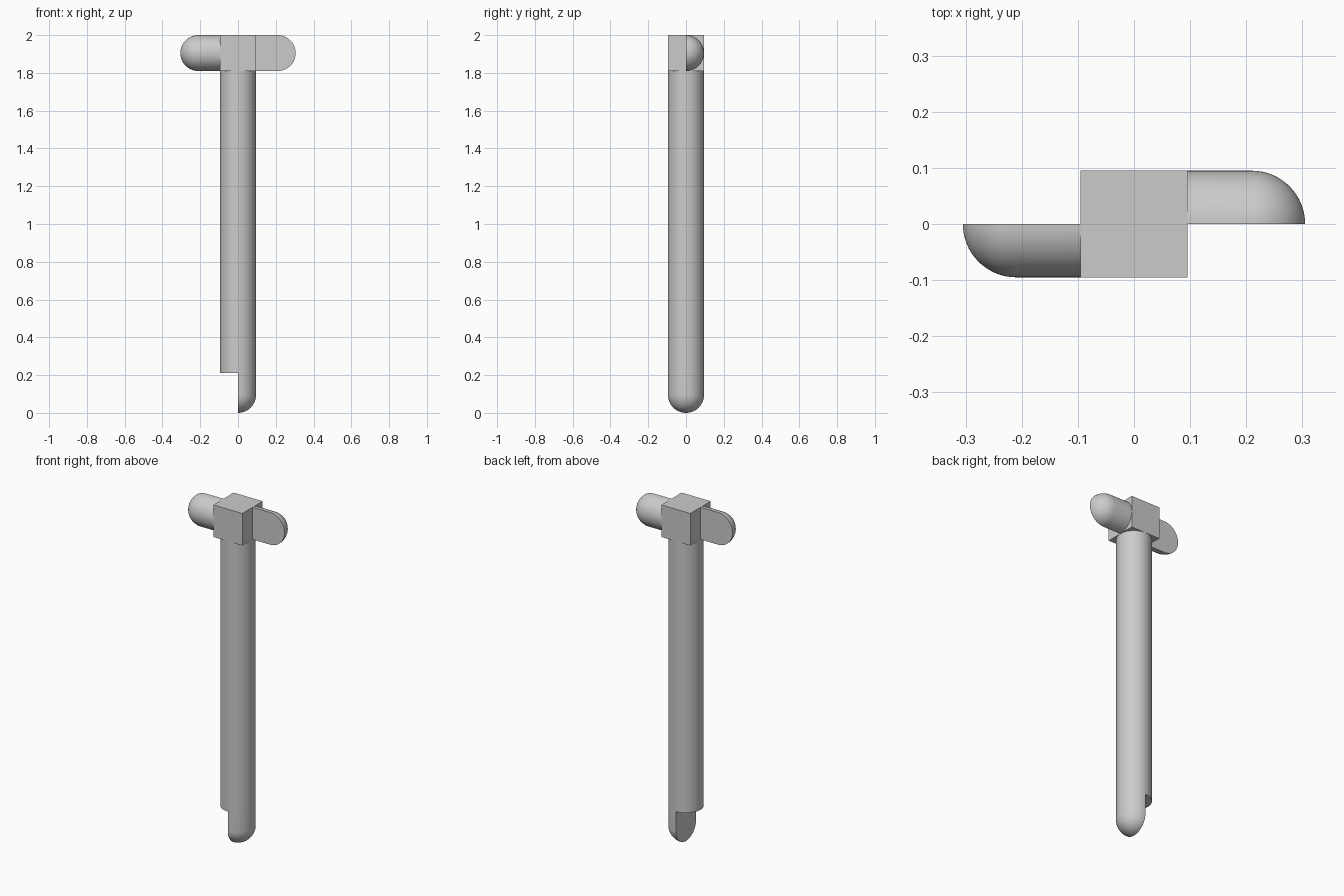
import bpy, bmesh, math
from mathutils import Matrix, Vector

cube = bpy.data.objects.get("Cube")
if cube:
    bpy.data.objects.remove(cube, do_unlink=True)

R = 0.095        # rod radius, half the head block
STUB = 0.21      # length of each half-round stub
TOP = 2.0
SEG = 64

grey = bpy.data.materials.new("plain grey")
grey.use_nodes = True
color = (0.6, 0.6, 0.6, 1)
grey.diffuse_color = color
grey.node_tree.nodes["Principled BSDF"].inputs["Base Color"].default_value = color


def finish(name, bm, smooth=True):
    bmesh.ops.recalc_face_normals(bm, faces=bm.faces)
    mesh = bpy.data.meshes.new(name)
    bm.to_mesh(mesh)
    bm.free()
    mesh.materials.append(grey)
    obj = bpy.data.objects.new(name, mesh)
    bpy.context.collection.objects.link(obj)
    if smooth:
        bpy.ops.object.select_all(action='DESELECT')
        obj.select_set(True)
        bpy.context.view_layer.objects.active = obj
        bpy.ops.object.shade_smooth_by_angle(angle=math.radians(35))
    return obj


def half_stub(name, matrix):
    """Round-ended rod along +z, split lengthwise so only local x > 0 stays."""
    bm = bmesh.new()
    steps = 16
    profile = [(R, 0)]
    for i in range(steps + 1):
        a = math.pi / 2 * i / steps
        profile.append((R * math.cos(a), STUB - R + R * math.sin(a)))
    verts = [bm.verts.new((x, 0, z)) for x, z in profile]
    edges = [bm.edges.new(pair) for pair in zip(verts, verts[1:])]
    bmesh.ops.spin(bm, geom=verts + edges, cent=(0, 0, 0), axis=(0, 0, 1),
                   angle=math.tau, steps=SEG)
    bmesh.ops.remove_doubles(bm, verts=bm.verts, dist=1e-5)
    bmesh.ops.holes_fill(bm, edges=[e for e in bm.edges if e.is_boundary])
    # Split lengthwise and close the flat side
    bmesh.ops.bisect_plane(bm, geom=bm.verts[:] + bm.edges[:] + bm.faces[:],
                           dist=1e-5, plane_co=(0, 0, 0), plane_no=(1, 0, 0),
                           clear_inner=True)
    bmesh.ops.holes_fill(bm, edges=[e for e in bm.edges if e.is_boundary])
    bm.transform(matrix)
    return finish(name, bm)


# Head block
bm = bmesh.new()
bmesh.ops.create_cube(bm, size=2 * R, matrix=Matrix.Translation((0, 0, TOP - R)))
finish("head_block", bm, smooth=False)

# Long round shaft
shaft_len = TOP - 2 * R - STUB
bm = bmesh.new()
bmesh.ops.create_cone(bm, cap_ends=True, segments=SEG, radius1=R, radius2=R,
                      depth=shaft_len,
                      matrix=Matrix.Translation((0, 0, STUB + shaft_len / 2)))
finish("shaft", bm)

# Half-round tip below the shaft
half_stub("shaft_tip", Matrix.Translation((0, 0, STUB)) @ Matrix.Rotation(math.pi, 4, 'X'))

# Two half-round arms, one a half turn from the other
axes = Matrix((Vector((0, 1, 0)), Vector((0, 0, 1)), Vector((1, 0, 0)))).transposed().to_4x4()
arm = Matrix.Translation((R, 0, TOP - R)) @ axes
half_stub("left_arm", arm)
half_stub("right_arm", Matrix.Rotation(math.pi, 4, 'Z') @ arm)
